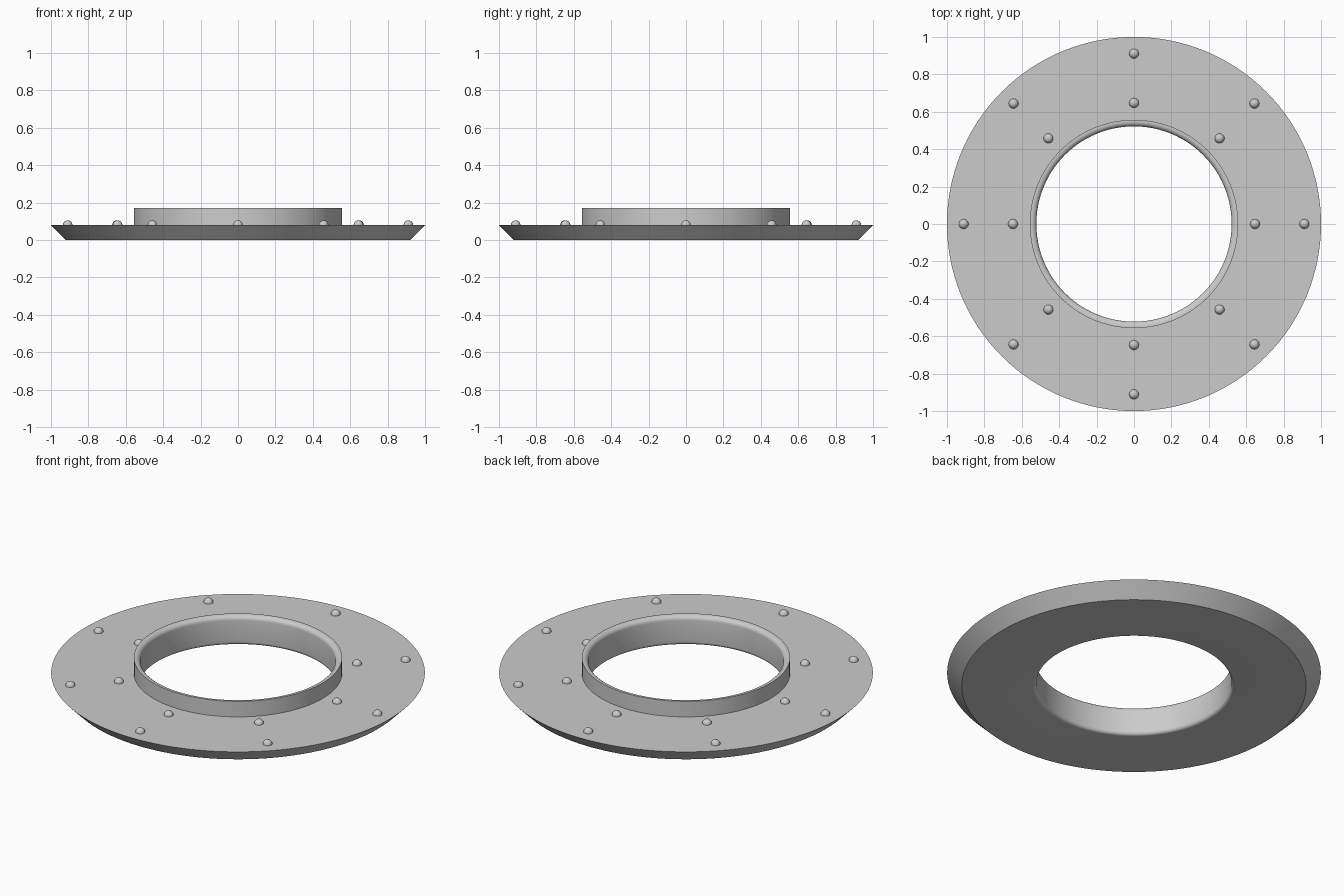
import bpy, bmesh, math

if "Cube" in bpy.data.objects:
    bpy.data.objects.remove(bpy.data.objects["Cube"])

# Single plain metal grey
metal = bpy.data.materials.new("grey_metal")
metal.diffuse_color = (0.6, 0.6, 0.6, 1)
metal.use_nodes = True
metal.node_tree.nodes["Principled BSDF"].inputs["Base Color"].default_value = metal.diffuse_color

SEGMENTS = 128
FLANGE_TOP = 0.08
COLLAR_TOP = 0.172
BORE = 0.522


def finish(name, bm):
    mesh = bpy.data.meshes.new(name)
    bmesh.ops.recalc_face_normals(bm, faces=bm.faces)
    bm.to_mesh(mesh)
    bm.free()
    mesh.materials.append(metal)
    obj = bpy.data.objects.new(name, mesh)
    bpy.context.collection.objects.link(obj)
    bpy.ops.object.select_all(action='DESELECT')
    bpy.context.view_layer.objects.active = obj
    obj.select_set(True)
    bpy.ops.object.shade_smooth_by_angle(angle=math.radians(30))
    return obj


def fillet(cx, cz, r, start, end, steps=6):
    angles = [math.radians(start + (end - start) * i / steps) for i in range(steps + 1)]
    return [(cx + r * math.cos(a), cz + r * math.sin(a)) for a in angles]


def lathe(name, profile):
    bm = bmesh.new()
    rings = []
    for r, z in profile:
        rings.append([bm.verts.new((r * math.cos(2 * math.pi * i / SEGMENTS),
                                    r * math.sin(2 * math.pi * i / SEGMENTS), z))
                      for i in range(SEGMENTS)])
    for a, b in zip(rings, rings[1:] + rings[:1]):
        for i in range(SEGMENTS):
            j = (i + 1) % SEGMENTS
            bm.faces.new((a[i], a[j], b[j], b[i]))
    return finish(name, bm)


# Flange with undercut rim, raised collar and a bore rounded at both ends
top_r, low_r = 0.026, 0.02
profile = [(0.922, 0), (1, FLANGE_TOP), (0.557, FLANGE_TOP), (0.557, COLLAR_TOP)]
profile += fillet(BORE + top_r, COLLAR_TOP - top_r, top_r, 90, 180)
profile += fillet(BORE + low_r, low_r, low_r, 180, 270)
lathe("flanged_collar", profile)


# Domed rivets in two rings of eight
def rivet(name, x, y, r=0.026):
    bm = bmesh.new()
    bmesh.ops.create_uvsphere(bm, u_segments=24, v_segments=12, radius=r)
    bmesh.ops.translate(bm, verts=bm.verts, vec=(x, y, FLANGE_TOP - 0.001))
    finish(name, bm)


for ring, radius in (("outer", 0.911), ("inner", 0.647)):
    for k in range(8):
        a = k * math.pi / 4
        rivet(f"{ring}_rivet_{k + 1}", radius * math.cos(a), radius * math.sin(a))
